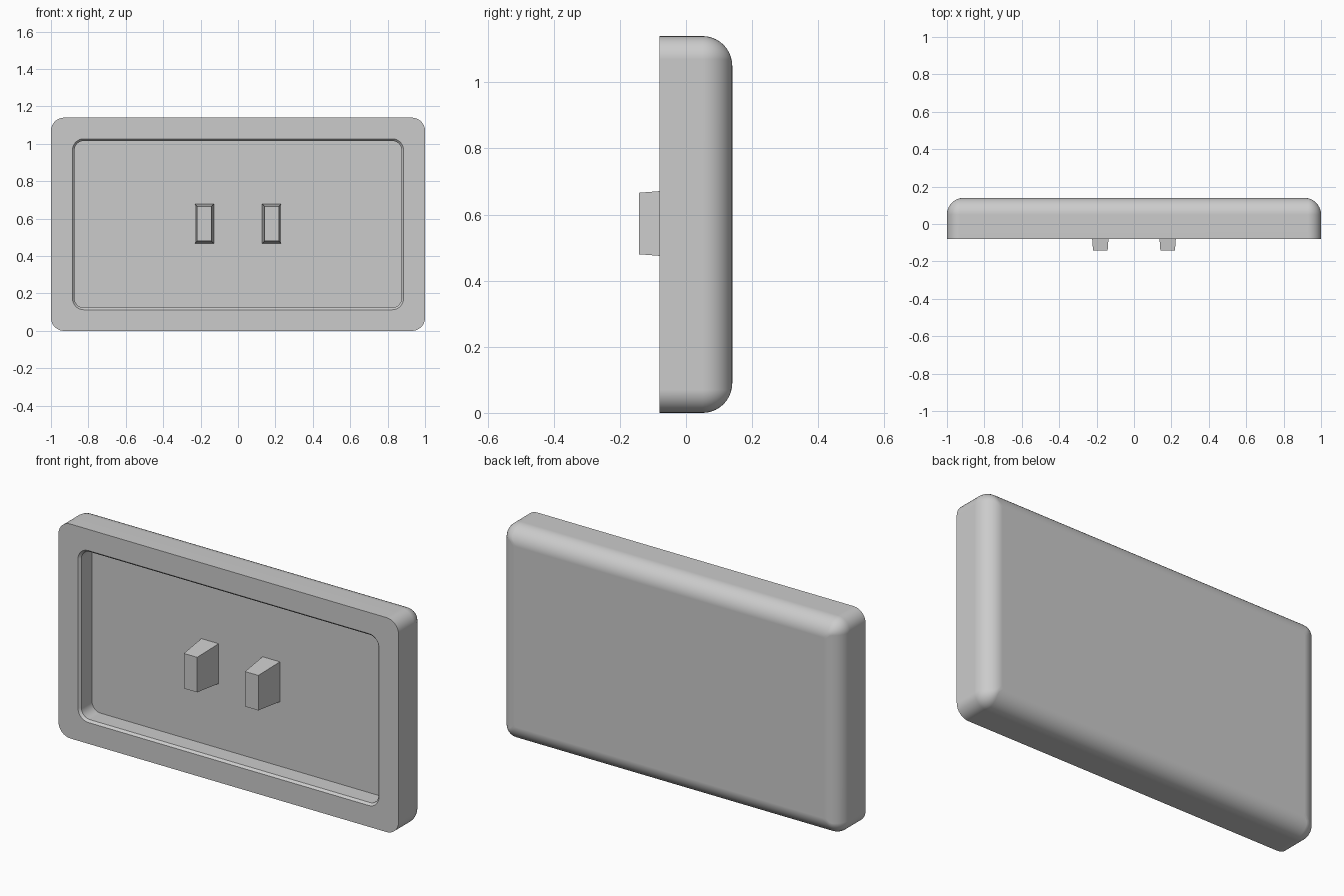
import bpy, bmesh
from math import sin, cos, pi

if "Cube" in bpy.data.objects:
    bpy.data.objects.remove(bpy.data.objects["Cube"], do_unlink=True)

HEIGHT = 1.14
MID_Z = HEIGHT / 2
FRONT, FLOOR, BACK = -0.08, 0.022, 0.14
FILLET = 0.09

grey = bpy.data.materials.new("plain grey")
grey.use_nodes = True
grey.diffuse_color = (0.6, 0.6, 0.6, 1)
grey.node_tree.nodes["Principled BSDF"].inputs["Base Color"].default_value = grey.diffuse_color


def rounded_ring(half_x, half_z, radius, y, mid_x=0, mid_z=MID_Z, segments=8):
    """Points of a rounded rectangle facing the front."""
    points = []
    for corner, (sx, sz) in enumerate([(1, 1), (-1, 1), (-1, -1), (1, -1)]):
        for i in range(segments + 1):
            a = (corner + i / segments) * pi / 2
            points.append((mid_x + sx * (half_x - radius) + radius * cos(a), y,
                           mid_z + sz * (half_z - radius) + radius * sin(a)))
    return points


def loft(name, rings):
    """Skin a closed solid through rings and cap both ends."""
    bm = bmesh.new()
    loops = [[bm.verts.new(p) for p in ring] for ring in rings]
    for a, b in zip(loops, loops[1:]):
        for i in range(len(a)):
            j = (i + 1) % len(a)
            bm.faces.new((a[i], a[j], b[j], b[i]))
    bm.faces.new(loops[0])
    bm.faces.new(loops[-1])
    bmesh.ops.recalc_face_normals(bm, faces=bm.faces)
    mesh = bpy.data.meshes.new(name)
    bm.to_mesh(mesh)
    bm.free()
    mesh.materials.append(grey)
    obj = bpy.data.objects.new(name, mesh)
    bpy.context.collection.objects.link(obj)
    return obj


# Panel: recess floor, wall, chamfered lip, rim, outer side, rounded back
rings = [
    rounded_ring(0.874, 0.446, 0.05, FLOOR),
    rounded_ring(0.874, 0.446, 0.05, FRONT + 0.012),
    rounded_ring(0.885, 0.457, 0.06, FRONT),
    rounded_ring(1, MID_Z, 0.07, FRONT),
]
STEPS = 10
for i in range(STEPS + 1):
    a = i / STEPS * pi / 2
    inset = FILLET * (1 - cos(a))
    rings.append(rounded_ring(1 - inset, MID_Z - inset, max(0.07 - inset, 0.012),
                              BACK - FILLET + FILLET * sin(a)))
panel = loft("panel", rings)

bpy.ops.object.select_all(action='DESELECT')
panel.select_set(True)
bpy.context.view_layer.objects.active = panel
bpy.ops.object.shade_smooth_by_angle(angle=pi / 6)
weighted = panel.modifiers.new("weighted normals", 'WEIGHTED_NORMAL')
weighted.keep_sharp = True


# Tapered pegs standing on the recess floor
def rectangle(half_x, half_z, mid_x, y):
    return [(mid_x + sx * half_x, y, 0.573 + sz * half_z)
            for sx, sz in [(1, 1), (-1, 1), (-1, -1), (1, -1)]]


for name, x in [("left_peg", 0.18), ("right_peg", -0.18)]:
    loft(name, [rectangle(0.051, 0.106, x, FLOOR),
                rectangle(0.039, 0.093, x, -0.142)])
